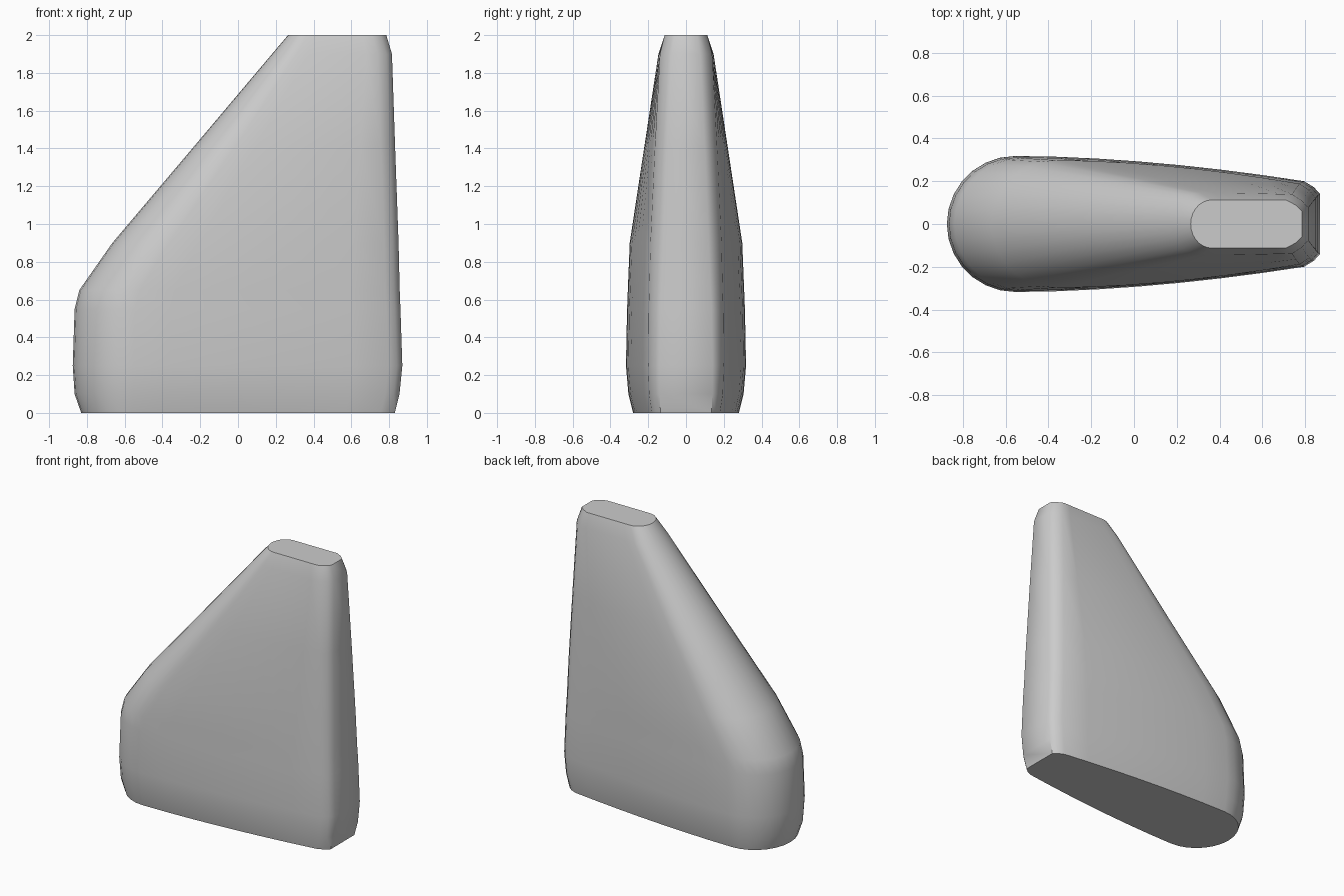
import bpy, bmesh, math

cube = bpy.data.objects.get("Cube")
if cube:
    bpy.data.objects.remove(cube)

grey = bpy.data.materials.new("plain grey")
grey.use_nodes = True
colour = (0.6, 0.6, 0.6, 1)
grey.diffuse_color = colour
grey.node_tree.nodes["Principled BSDF"].inputs["Base Color"].default_value = colour

# Sections: height, nose x, rear x, half width, rear half width, nose length, rear flat half width
SECTIONS = [
    (0.00, -0.83, 0.83, 0.28, 0.180, 0.27, 0.135),
    (0.10, -0.865, 0.855, 0.305, 0.195, 0.31, 0.14),
    (0.25, -0.875, 0.87, 0.318, 0.200, 0.32, 0.14),
    (0.55, -0.865, 0.86, 0.312, 0.197, 0.32, 0.135),
    (0.65, -0.84, 0.856, 0.308, 0.194, 0.32, 0.13),
    (0.90, -0.665, 0.85, 0.298, 0.188, 0.30, 0.12),
    (1.40, -0.242, 0.832, 0.222, 0.165, 0.22, 0.10),
    (1.90, 0.18, 0.815, 0.146, 0.138, 0.13, 0.075),
    (2.00, 0.265, 0.785, 0.113, 0.113, 0.10, 0.06),
]
NOSE_STEPS, SIDE_STEPS = 7, 7


def outline(z, nose, rear, width, rear_width, length, flat):
    """Half outline from the nose to the rear, mirrored into a closed ring."""
    half = []
    for i in range(NOSE_STEPS + 1):
        a = math.pi / 2 * i / NOSE_STEPS
        half.append((nose + length * (1 - math.cos(a)), width * math.sin(a)))
    start, end = nose + length, rear - 0.075
    for i in range(1, SIDE_STEPS + 1):
        t = i / SIDE_STEPS
        half.append((start + (end - start) * t, width - (width - rear_width) * t ** 1.8))
    half.append((rear - 0.03, flat + (rear_width - flat) * 0.55))
    half.append((rear, flat))
    ring = half + [(x, -y) for x, y in reversed(half[1:])]
    return [(x, y, z) for x, y in ring]


# Loft the fin body through its sections
bm = bmesh.new()
rings = [[bm.verts.new(p) for p in outline(*s)] for s in SECTIONS]
for low, high in zip(rings, rings[1:]):
    for i in range(len(low)):
        j = (i + 1) % len(low)
        bm.faces.new((low[i], low[j], high[j], high[i]))
bm.faces.new(rings[0])
bm.faces.new(rings[-1])
bmesh.ops.recalc_face_normals(bm, faces=bm.faces)

mesh = bpy.data.meshes.new("fin_body")
bm.to_mesh(mesh)
bm.free()
mesh.materials.append(grey)
fin = bpy.data.objects.new("fin_body", mesh)
bpy.context.collection.objects.link(fin)

# Smooth sides with crisp top and bottom edges
bpy.ops.object.select_all(action='DESELECT')
fin.select_set(True)
bpy.context.view_layer.objects.active = fin
bpy.ops.object.shade_smooth_by_angle(angle=math.radians(45))
